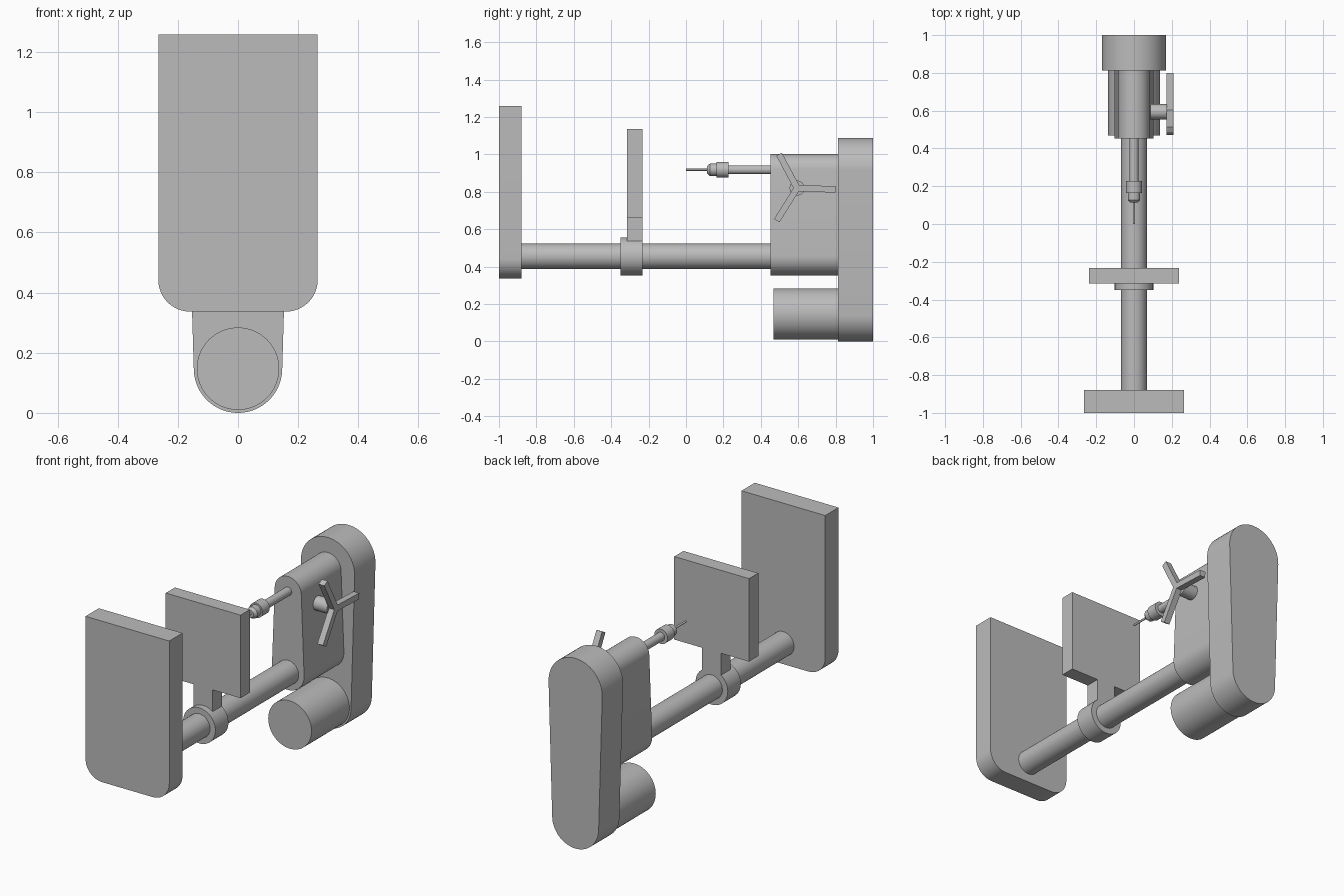
import bpy
import bmesh
from math import asin, cos, pi, radians, sin
from mathutils import Matrix, Vector

cube = bpy.data.objects.get("Cube")
if cube:
    bpy.data.objects.remove(cube, do_unlink=True)

grey = bpy.data.materials.new("machine grey")
grey.use_nodes = True
grey.diffuse_color = (0.5, 0.5, 0.5, 1)
grey.node_tree.nodes["Principled BSDF"].inputs["Base Color"].default_value = (0.5, 0.5, 0.5, 1)

COLUMN_Z = 0.455
SPINDLE_Z = 0.918
MOTOR_Z = 0.147


def finish(name, bm):
    """Turn a bmesh into a named, smooth-shaded grey object."""
    bmesh.ops.recalc_face_normals(bm, faces=bm.faces)
    mesh = bpy.data.meshes.new(name)
    bm.to_mesh(mesh)
    bm.free()
    mesh.materials.append(grey)
    obj = bpy.data.objects.new(name, mesh)
    bpy.context.collection.objects.link(obj)
    bpy.ops.object.select_all(action="DESELECT")
    obj.select_set(True)
    bpy.context.view_layer.objects.active = obj
    bpy.ops.object.shade_smooth_by_angle(angle=radians(30))
    return obj


def arc(x, z, r, start, end, steps):
    angles = [start + (end - start) * i / steps for i in range(steps + 1)]
    return [(x + r * cos(a), z + r * sin(a)) for a in angles]


def prism(name, outline, front, back):
    """Extrude an x-z outline along y."""
    bm = bmesh.new()
    face = bm.faces.new([bm.verts.new((x, front, z)) for x, z in outline])
    grown = bmesh.ops.extrude_face_region(bm, geom=[face], use_keep_orig=True)
    verts = [v for v in grown["geom"] if isinstance(v, bmesh.types.BMVert)]
    bmesh.ops.translate(bm, verts=verts, vec=(0, back - front, 0))
    return finish(name, bm)


def rod(name, z, r, front, back):
    return prism(name, arc(0, z, r, 0, 2 * pi, 64)[:-1], front, back)


def box(name, half_width, bottom, top, front, back):
    w = half_width
    return prism(name, [(-w, bottom), (w, bottom), (w, top), (-w, top)], front, back)


def belt_outline(low_z, low_r, high_z, high_r):
    """Two circles joined by their outer tangents."""
    a = asin((low_r - high_r) / (high_z - low_z))
    return (arc(0, high_z, high_r, a, pi - a, 32)
            + arc(0, low_z, low_r, pi - a, 2 * pi + a, 32))


# Base plate with two rounded lower corners
w, low, r = 0.265, 0.337, 0.105
base = [(w, 1.258), (-w, 1.258)]
base += arc(r - w, low + r, r, pi, 1.5 * pi, 12)
base += arc(w - r, low + r, r, 1.5 * pi, 2 * pi, 12)
prism("base_plate", base, -1, -0.88)

# Column, sliding collar and work table
rod("column", COLUMN_Z, 0.068, -0.89, 0.47)
rod("table_collar", COLUMN_Z, 0.102, -0.35, -0.232)
box("table_stem", 0.06, 0.5, 0.67, -0.315, -0.232)
box("work_table", 0.237, 0.662, 1.137, -0.315, -0.232)

# Head, motor and belt cover
prism("head", belt_outline(COLUMN_Z, 0.102, SPINDLE_Z, 0.084), 0.452, 0.82)
rod("motor", MOTOR_Z, 0.137, 0.469, 0.82)
prism("belt_cover", belt_outline(MOTOR_Z, 0.147, SPINDLE_Z, 0.17), 0.812, 1)

# Quill, chuck and drill bit
rod("quill", SPINDLE_Z, 0.024, 0.2, 0.47)
rod("chuck_sleeve", SPINDLE_Z, 0.042, 0.163, 0.227)
bm = bmesh.new()
profile = [(0, 0.113), (0.02, 0.113), (0.033, 0.128), (0.033, 0.17), (0, 0.17)]
verts = [bm.verts.new((0, y, SPINDLE_Z + r)) for r, y in profile]
edges = [bm.edges.new(pair) for pair in zip(verts, verts[1:])]
bmesh.ops.spin(bm, geom=verts + edges, cent=(0, 0, SPINDLE_Z), axis=(0, 1, 0),
               angle=2 * pi, steps=48)
bmesh.ops.remove_doubles(bm, verts=bm.verts, dist=0.0001)
finish("chuck_nose", bm)
rod("drill_bit", SPINDLE_Z, 0.006, 0, 0.12)

# Feed hub on the left side of the head
centre = Vector((0.19, 0.594, 0.82))
bm = bmesh.new()
bmesh.ops.create_cone(bm, cap_ends=True, segments=48, radius1=0.04, radius2=0.04,
                      depth=0.12, matrix=Matrix.Translation((0.115, centre.y, centre.z))
                      @ Matrix.Rotation(pi / 2, 4, "Y"))
finish("feed_hub", bm)

# Three feed handle arms
length = 0.205
for i in range(3):
    turn = Matrix.Rotation(radians(-2 + 120 * i), 4, "X")
    shape = Matrix.Translation((0, length / 2, 0)) @ Matrix.Diagonal((0.036, length, 0.034, 1))
    bm = bmesh.new()
    bmesh.ops.create_cube(bm, size=1, matrix=Matrix.Translation(centre) @ turn @ shape)
    finish(f"feed_handle_arm_{i + 1}", bm)
